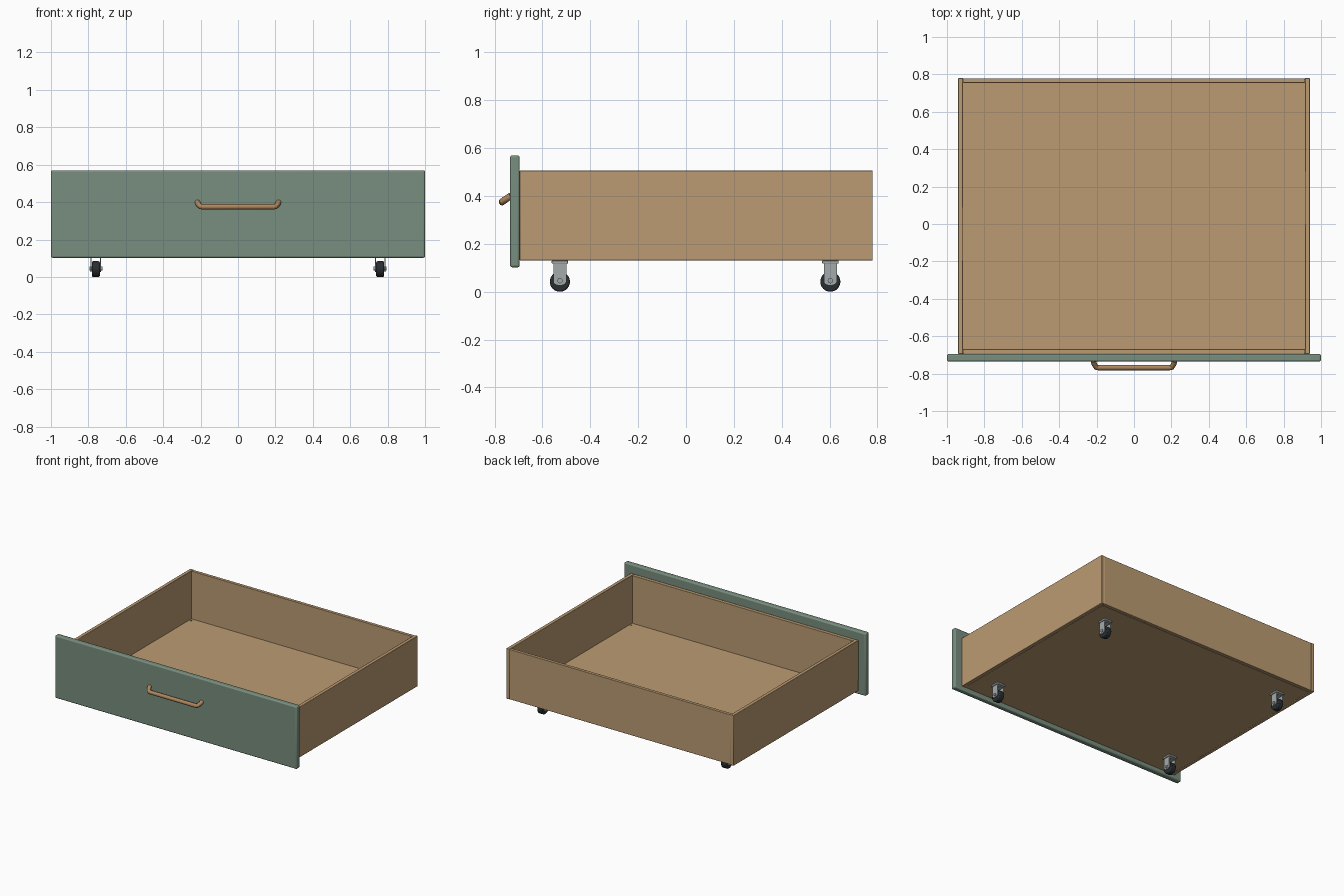
import bpy, bmesh, math
from mathutils import Vector

if "Cube" in bpy.data.objects:
    bpy.data.objects.remove(bpy.data.objects["Cube"])


def material(name, rgb):
    m = bpy.data.materials.new(name)
    m.diffuse_color = (*rgb, 1)
    m.use_nodes = True
    m.node_tree.nodes["Principled BSDF"].inputs["Base Color"].default_value = m.diffuse_color
    return m


WOOD = material("natural wood", (0.50, 0.33, 0.17))
GREEN = material("sage green paint", (0.19, 0.27, 0.21))
BRONZE = material("warm bronze", (0.42, 0.24, 0.11))
STEEL = material("grey steel", (0.37, 0.40, 0.41))
RUBBER = material("black rubber", (0.022, 0.027, 0.031))


def finish(name, bm, mat, bevel=0, segments=2):
    mesh = bpy.data.meshes.new(name)
    bmesh.ops.recalc_face_normals(bm, faces=bm.faces)
    bm.to_mesh(mesh)
    bm.free()
    ob = bpy.data.objects.new(name, mesh)
    bpy.context.collection.objects.link(ob)
    mesh.materials.append(mat)
    if bevel:
        mod = ob.modifiers.new("soft edges", 'BEVEL')
        mod.width, mod.segments = bevel, segments
        mod.limit_method = 'ANGLE'
    bpy.ops.object.select_all(action='DESELECT')
    ob.select_set(True)
    bpy.context.view_layer.objects.active = ob
    bpy.ops.object.shade_smooth_by_angle(angle=math.radians(35))
    return ob


def box(name, lo, hi, mat, bevel=0, segments=2):
    bm = bmesh.new()
    bmesh.ops.create_cube(bm, size=1)
    for v in bm.verts:
        v.co = Vector([(a + b) / 2 + c * (b - a) for a, b, c in zip(lo, hi, v.co)])
    return finish(name, bm, mat, bevel, segments)


def cylinder(name, centre, radius, depth, axis, mat, bevel=0, sides=32):
    bm = bmesh.new()
    bmesh.ops.create_cone(bm, cap_ends=True, segments=sides, radius1=radius,
                          radius2=radius, depth=depth)
    turn = Vector((0, 0, 1)).rotation_difference(Vector(axis)).to_matrix()
    for v in bm.verts:
        v.co = turn @ v.co + Vector(centre)
    return finish(name, bm, mat, bevel)


def fork_cheek(name, x, y, mat):
    # Side plate: wide at the top, rounded around the axle
    outline = [(-0.027, 0.122), (-0.027, 0.042)]
    outline += [(-0.027 * math.cos(a), 0.042 - 0.016 * math.sin(a))
                for a in [math.pi * i / 10 for i in range(1, 10)]]
    outline += [(0.027, 0.042), (0.027, 0.122)]
    bm = bmesh.new()
    face = bm.faces.new([bm.verts.new((x - 0.0025, y + p, z)) for p, z in outline])
    ext = bmesh.ops.extrude_face_region(bm, geom=[face])
    for v in ext["geom"]:
        if isinstance(v, bmesh.types.BMVert):
            v.co.x += 0.005
    return finish(name, bm, mat)


# Drawer tray
for side, label in ((-1, "left"), (1, "right")):
    x0, x1 = sorted((side * 0.914, side * 0.94))
    box(f"{label}_wall", (x0, -0.695, 0.13), (x1, 0.78, 0.507), WOOD, 0.003)
box("back_wall", (-0.914, 0.755, 0.132), (0.914, 0.779, 0.505), WOOD, 0.002)
box("inner_front_wall", (-0.914, -0.695, 0.132), (0.914, -0.669, 0.505), WOOD, 0.002)
box("tray_floor", (-0.914, -0.67, 0.13), (0.914, 0.756, 0.148), WOOD)

# Painted front panel
box("front_panel", (-1, -0.735, 0.102), (1, -0.695, 0.57), GREEN, 0.009, 3)

# Small pegs in the floor corners
for x in (-0.9, 0.9):
    for y in (-0.64, 0.73):
        cylinder("floor_peg", (x, y, 0.149), 0.006, 0.006, (0, 0, 1), WOOD, sides=16)

# Pull handle: round bar with slanted, splayed ends
curve = bpy.data.curves.new("handle_path", 'CURVE')
curve.dimensions = '3D'
curve.bevel_depth = 0.0145
curve.bevel_resolution = 4
curve.use_fill_caps = True
path = [(-0.217, -0.732, 0.400), (-0.213, -0.748, 0.390), (-0.202, -0.766, 0.377),
        (-0.190, -0.768, 0.375)]
path += [(-x, y, z) for x, y, z in reversed(path)]
spline = curve.splines.new('POLY')
spline.points.add(len(path) - 1)
for point, co in zip(spline.points, path):
    point.co = (*co, 1)
handle = bpy.data.objects.new("pull_handle", curve)
bpy.context.collection.objects.link(handle)
curve.materials.append(BRONZE)
bpy.ops.object.select_all(action='DESELECT')
handle.select_set(True)
bpy.context.view_layer.objects.active = handle
bpy.ops.object.convert(target='MESH')
bpy.ops.object.shade_smooth_by_angle(angle=math.radians(40))

# Four casters
for x in (-0.76, 0.76):
    for y in (-0.527, 0.603):
        cylinder("caster_wheel", (x, y, 0.042), 0.042, 0.042, (1, 0, 0), RUBBER, 0.006)
        cylinder("caster_axle", (x, y, 0.046), 0.011, 0.070, (1, 0, 0), STEEL, sides=16)
        for s in (-1, 1):
            fork_cheek("caster_fork_side", x + s * 0.026, y, STEEL)
        box("caster_fork_top", (x - 0.0285, y - 0.027, 0.108),
            (x + 0.0285, y + 0.027, 0.118), STEEL, 0.002)
        box("caster_mount_plate", (x - 0.034, y - 0.034, 0.117),
            (x + 0.034, y + 0.034, 0.131), STEEL, 0.003)
